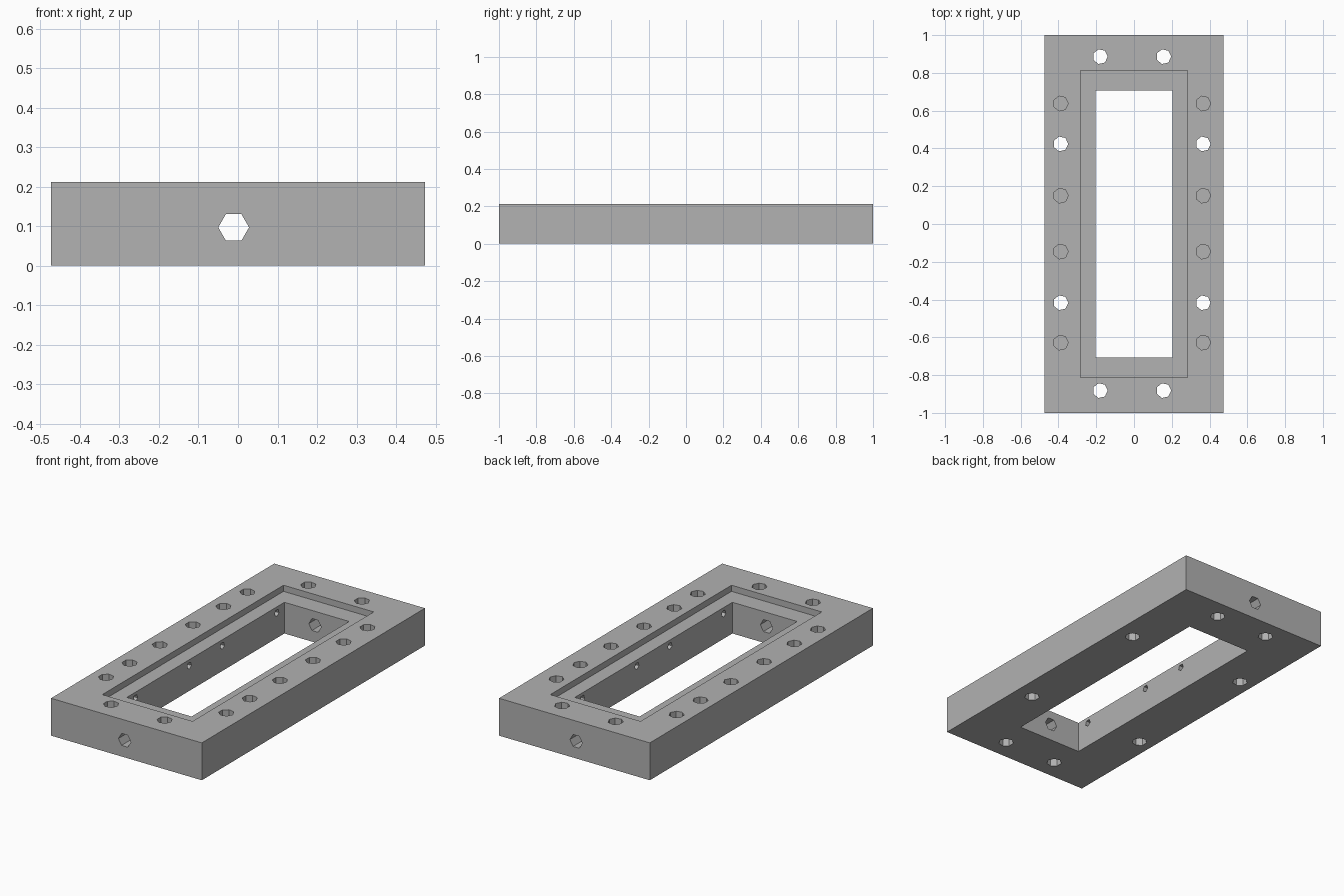
import bpy
import bmesh
from math import radians
from mathutils import Matrix, Vector

if "Cube" in bpy.data.objects:
    bpy.data.objects.remove(bpy.data.objects["Cube"], do_unlink=True)

WIDTH, LENGTH, HEIGHT = 0.946, 2.0, 0.212
HOLE_X = -0.011            # centre line of the drilled holes

grey = bpy.data.materials.new("grey")
grey.use_nodes = True
grey.diffuse_color = (0.445, 0.445, 0.445, 1)
grey.node_tree.nodes["Principled BSDF"].inputs["Base Color"].default_value = grey.diffuse_color


def make_object(name, bm):
    mesh = bpy.data.meshes.new(name)
    bm.to_mesh(mesh)
    bm.free()
    mesh.materials.append(grey)
    obj = bpy.data.objects.new(name, mesh)
    bpy.context.collection.objects.link(obj)
    return obj


def box(name, width, length, bottom, top):
    bm = bmesh.new()
    bmesh.ops.create_cube(bm, size=1, matrix=Matrix.Translation((0, 0, (bottom + top) / 2))
                          @ Matrix.Diagonal((width, length, top - bottom, 1)))
    return make_object(name, bm)


def drill(bm, start, end, radius, sides, turn=None):
    """Add a faceted drill between two points, with one corner on its local x axis."""
    a, b = Vector(start), Vector(end)
    matrix = (Matrix.Translation((a + b) / 2) @ (turn or Matrix())
              @ Matrix.Rotation(radians(-90), 4, 'Z'))
    bmesh.ops.create_cone(bm, cap_ends=True, segments=sides, radius1=radius,
                          radius2=radius, depth=(b - a).length, matrix=matrix)


# Main block
frame = box("frame_block", WIDTH, LENGTH, 0, HEIGHT)

# Central window and the shallow ledge around it
cutters = [box("window_cutter", 0.406, 1.412, -0.1, 0.4),
           box("ledge_cutter", 0.566, 1.624, 0.177, 0.4)]

# Vertical bolt holes go right through, port holes stop inside
holes = bmesh.new()
port_rows = (-0.628, -0.146, 0.15, 0.638)
for side in (-1, 1):
    x = HOLE_X + side * 0.377
    for y in (-0.417, 0.424):
        drill(holes, (x, y, -0.1), (x, y, 0.4), 0.04, 7)
    for y in port_rows:
        drill(holes, (x, y, 0.106), (x, y, 0.4), 0.04, 7)
    for y in (-0.882, 0.886):
        x_end = HOLE_X + side * 0.168
        drill(holes, (x_end, y, -0.1), (x_end, y, 0.4), 0.04, 7)
cutters.append(make_object("vertical_hole_cutter", holes))

# Narrow channels joining the ports to the window
channels = bmesh.new()
for y in port_rows:
    drill(channels, (HOLE_X - 0.377, y, 0.143), (HOLE_X + 0.377, y, 0.143),
          0.02, 5, Matrix.Rotation(radians(90), 4, 'Y'))
cutters.append(make_object("channel_cutter", channels))

# Hexagonal hole through both end walls
ends = bmesh.new()
drill(ends, (HOLE_X, -1.2, 0.097), (HOLE_X, 1.2, 0.097), 0.039, 6,
      Matrix.Rotation(radians(90), 4, 'X'))
cutters.append(make_object("end_hole_cutter", ends))

# Cut everything out of the block
bpy.context.view_layer.objects.active = frame
for cutter in cutters:
    cutter.hide_render = True
    mod = frame.modifiers.new(cutter.name, 'BOOLEAN')
    mod.operation = 'DIFFERENCE'
    mod.solver = 'EXACT'
    mod.object = cutter
    bpy.ops.object.modifier_apply(modifier=mod.name)
    bpy.data.objects.remove(cutter, do_unlink=True)
